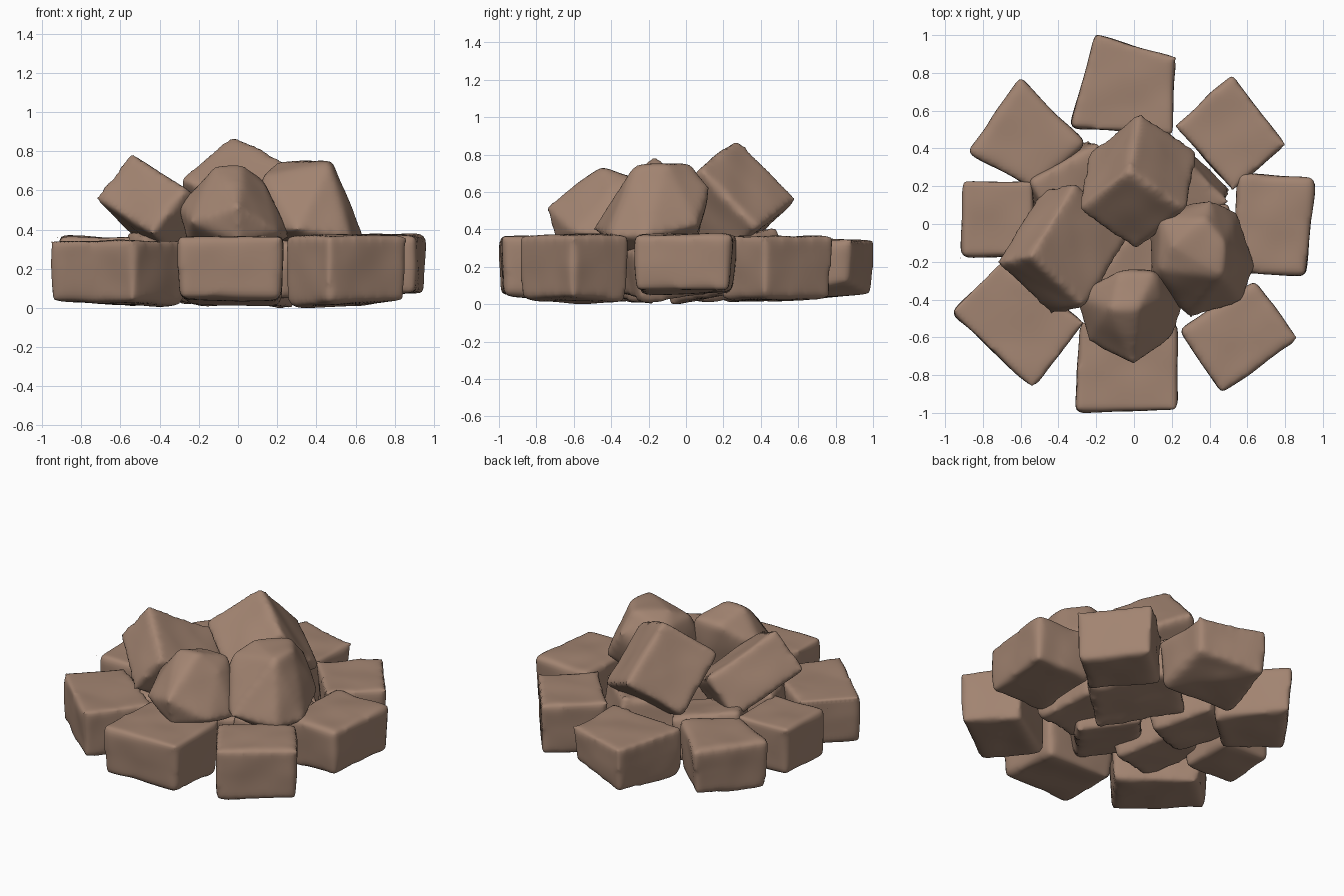
import bpy, bmesh
from mathutils import Vector, Euler, noise

cube = bpy.data.objects.get("Cube")
if cube:
    bpy.data.objects.remove(cube)

stone = bpy.data.materials.new("brown_stone")
stone.use_nodes = True
colour = (0.36, 0.23, 0.165, 1)
stone.diffuse_color = colour
bsdf = stone.node_tree.nodes["Principled BSDF"]
bsdf.inputs["Base Color"].default_value = colour
bsdf.inputs["Roughness"].default_value = 0.9


def make_rock(name, points):
    """Worn stone: hull of the points, remeshed, softened and slightly dented."""
    bm = bmesh.new()
    for p in points:
        bm.verts.new(p)
    bmesh.ops.convex_hull(bm, input=bm.verts)
    loose = [v for v in bm.verts if not v.link_faces]
    bmesh.ops.delete(bm, geom=loose, context='VERTS')
    bmesh.ops.recalc_face_normals(bm, faces=bm.faces)
    mesh = bpy.data.meshes.new(name)
    bm.to_mesh(mesh)
    bm.free()
    rock = bpy.data.objects.new(name, mesh)
    bpy.context.collection.objects.link(rock)
    remesh = rock.modifiers.new("remesh", 'REMESH')
    remesh.mode = 'VOXEL'
    remesh.voxel_size = 0.02
    soft = rock.modifiers.new("soften", 'SMOOTH')
    soft.factor = 0.5
    soft.iterations = 12
    # Bake the modifiers, then dent the surface
    deps = bpy.context.evaluated_depsgraph_get()
    baked = bpy.data.meshes.new_from_object(rock.evaluated_get(deps))
    rock.modifiers.clear()
    rock.data = baked
    baked.name = name
    normals = [v.normal.copy() for v in baked.vertices]
    for v, n in zip(baked.vertices, normals):
        v.co += n * (0.004 + 0.01 * noise.noise(v.co * 5))
        v.co.z = max(v.co.z, 0)
    baked.materials.clear()
    baked.materials.append(stone)
    for f in baked.polygons:
        f.use_smooth = True
        f.material_index = 0


def slab(corners, lows, high):
    """Block on a four-cornered footprint, narrower below, with a height under each corner."""
    c = sum((Vector(p) for p in corners), Vector((0, 0))) / len(corners)
    top = [(*p, high) for p in corners]
    base = [(*(c + (Vector(p) - c) * 0.94), low) for p, low in zip(corners, lows)]
    return top + base


def tilted_block(centre, size, turn):
    """Corners of a rotated box."""
    rot = Euler(turn).to_matrix()
    return [Vector(centre) + rot @ Vector((x * size[0], y * size[1], z * size[2])) / 2
            for x in (-1, 1) for y in (-1, 1) for z in (-1, 1)]


def corner_block(peak, *edges):
    """Corners of a box given its highest corner and the three edges from it."""
    points = [Vector(peak)]
    for e in edges:
        points += [p + Vector(e) for p in points]
    return points


# Outer ring of stones: footprint, underside heights, top height
ring = {
    "back": ([(-.21, 1.01), (.22, .88), (.2, .47), (-.34, .51)], (.05, .12, .04, .02), .34),
    "back_left": ([(.52, .79), (.8, .42), (.52, .18), (.22, .52)], (.03, .03, .02, .02), .36),
    "left": ([(.55, .27), (.96, .24), (.91, -.28), (.52, -.25)], (.06, .08, .08, .05), .37),
    "front_left": ([(.64, -.3), (.87, -.61), (.46, -.9), (.24, -.56)], (.01, .04, .03, 0), .37),
    "front": ([(.23, -.52), (.23, -.98), (-.31, -1), (-.29, -.52)], (.01, .05, .06, .02), .36),
    "front_right": ([(-.97, -.47), (-.53, -.87), (-.26, -.52), (-.7, -.2)], (.04, .03, .01, .02), .34),
    "right": ([(-.9, .22), (-.54, .23), (-.52, -.17), (-.92, -.18)], (.05, .04, .03, .05), .36),
    "back_right": ([(-.6, .77), (-.26, .43), (-.53, .18), (-.88, .38)], (.05, .02, .01, .03), .35),
}
for side, footprint in ring.items():
    make_rock("ring_stone_" + side, slab(*footprint))

# Inner stones that fill the middle of the heap: x, y, width, spin
inner = {
    "back_left": (.17, .2, .54, -.78),
    "left": (.34, -.12, .4, .3),
    "back_right": (-.31, .16, .42, .5),
    "front": (.02, -.25, .48, .9),
    "front_right": (-.34, -.2, .4, .4),
}
for side, (x, y, width, spin) in inner.items():
    make_rock("inner_stone_" + side,
              tilted_block((x, y, .2), (width, .4, .28), (.16, .16, spin)))

# Four tipped stones on top
make_rock("top_stone_right", corner_block(
    (-.55, -.17, .79), (.24, .39, -.24), (-.18, -.04, -.23), (.29, -.27, -.18)))
make_rock("top_stone_back", corner_block(
    (-.03, .28, .885), (.06, .31, -.32), (-.27, -.21, -.22), (.31, -.21, -.16)))
make_rock("top_stone_left", [
    (.14, .03, .67), (.13, -.24, .68), (.4, .12, .62), (.38, .02, .75),
    (.48, -.1, .75), (.2, -.12, .74), (.47, -.28, .74), (.55, .06, .42),
    (.64, -.22, .36), (.57, -.41, .36), (.3, -.5, .4), (.09, -.3, .4),
    (.08, .06, .36), (.28, -.05, .24), (.4, -.25, .25)])
make_rock("top_stone_front", [
    (-.12, -.45, .73), (.02, -.45, .74), (-.3, -.38, .52), (-.07, -.24, .66),
    (.11, -.26, .66), (.14, -.4, .62), (.27, -.42, .36), (.21, -.59, .38),
    (0, -.75, .52), (-.24, -.62, .44), (-.26, -.4, .32), (0, -.7, .34),
    (.1, -.25, .32), (0, -.45, .24)])
